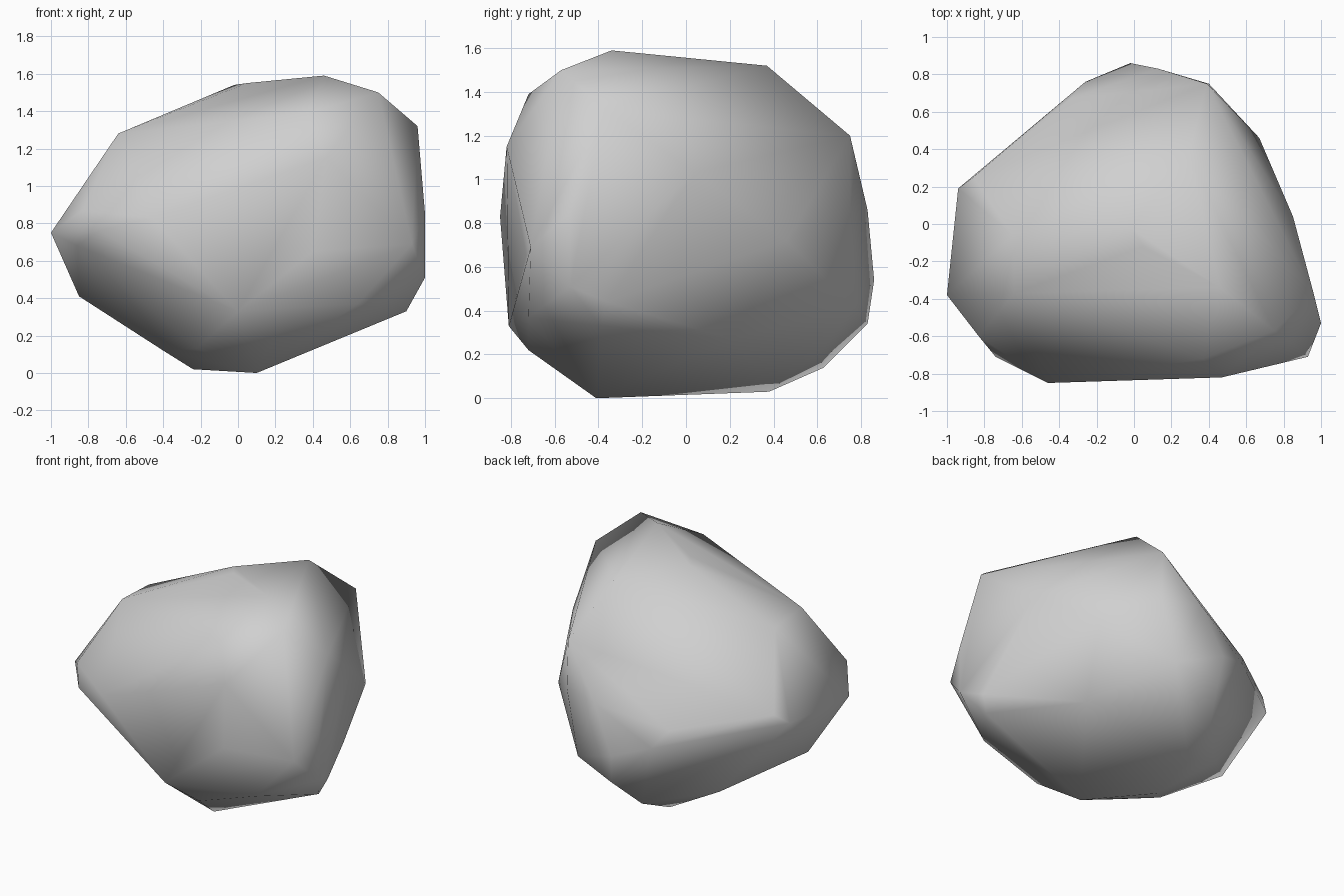
import bpy
import bmesh
import math
from mathutils import Vector
from mathutils.bvhtree import BVHTree

# Remove the default object
default_cube = bpy.data.objects.get("Cube")
if default_cube is not None:
    bpy.data.objects.remove(default_cube, do_unlink=True)


def make_material(name, colour):
    """One flat colour, shown in both the viewport and a render."""
    material = bpy.data.materials.new(name)
    material.use_nodes = True
    material.diffuse_color = colour
    shader = material.node_tree.nodes["Principled BSDF"]
    shader.inputs["Base Color"].default_value = colour
    shader.inputs["Roughness"].default_value = 0.8
    return material


def press_dent(bm, position):
    """Split the nearest face and push its middle in to the given position."""
    bm.faces.ensure_lookup_table()
    index = BVHTree.FromBMesh(bm).find_nearest(position)[2]
    poked = bmesh.ops.poke(bm, faces=[bm.faces[index]])
    poked["verts"][0].co = position


def make_boulder(name, corners, dents, material):
    """Wrap the chipped corners in a convex skin, dent it and shade it softly."""
    mesh = bpy.data.meshes.new(name)
    bm = bmesh.new()
    for corner in corners:
        bm.verts.new(Vector(corner) / 100)
    skin = bmesh.ops.convex_hull(bm, input=bm.verts[:])
    buried = [v for v in skin["geom_interior"] if isinstance(v, bmesh.types.BMVert)]
    bmesh.ops.delete(bm, geom=buried, context="VERTS")
    bmesh.ops.recalc_face_normals(bm, faces=bm.faces[:])
    for dent in dents:
        press_dent(bm, Vector(dent) / 100)
    bm.to_mesh(mesh)
    bm.free()
    mesh.materials.append(material)
    boulder = bpy.data.objects.new(name, mesh)
    bpy.context.collection.objects.link(boulder)
    bpy.context.view_layer.objects.active = boulder
    boulder.select_set(True)
    bpy.ops.object.shade_smooth_by_angle(angle=math.radians(60))
    return boulder


# Corners of the rock in hundredths of a unit, grouped by region
crown = [(46, -34, 159), (29, 37, 152), (-2, -2, 154), (5, -12, 155),
         (75, -57, 150), (-64, -37, 128), (-65, -6, 126)]
front_side = [(37, -72, 139), (47, -82, 115), (-46, -85, 83),
              (64, -72, 37), (0, -81, 33), (20, -72, 22)]
left_side = [(96, -37, 132), (100, -53, 85), (100, -53, 51), (93, -71, 69),
             (90, -39, 33), (95, -36, 44), (85, -4, 55), (85, 4, 103),
             (67, 46, 72), (57, 21, 27)]
back_side = [(39, 75, 120), (40, 75, 86), (13, 83, 86), (-2, 86, 54),
             (30, 77, 42), (0, 83, 34), (-26, 76, 62), (-34, 67, 73),
             (12, 60, 21)]
right_side = [(-100, -38, 75), (-74, -71, 76), (-86, -53, 68), (-83, -60, 87),
              (-85, -14, 41), (-94, 19, 76), (-86, 25, 82)]
underside = [(10, -41, 0), (-24, -6, 2), (-14, 38, 3), (-10, 63, 14),
             (-22, -42, 13), (-40, -22, 12), (-45, 27, 18)]
front_dents = [(40, -73, 65)]

stone_grey = make_material("stone grey", (0.63, 0.63, 0.63, 1))
make_boulder("boulder",
             crown + front_side + left_side + back_side + right_side + underside,
             front_dents, stone_grey)
